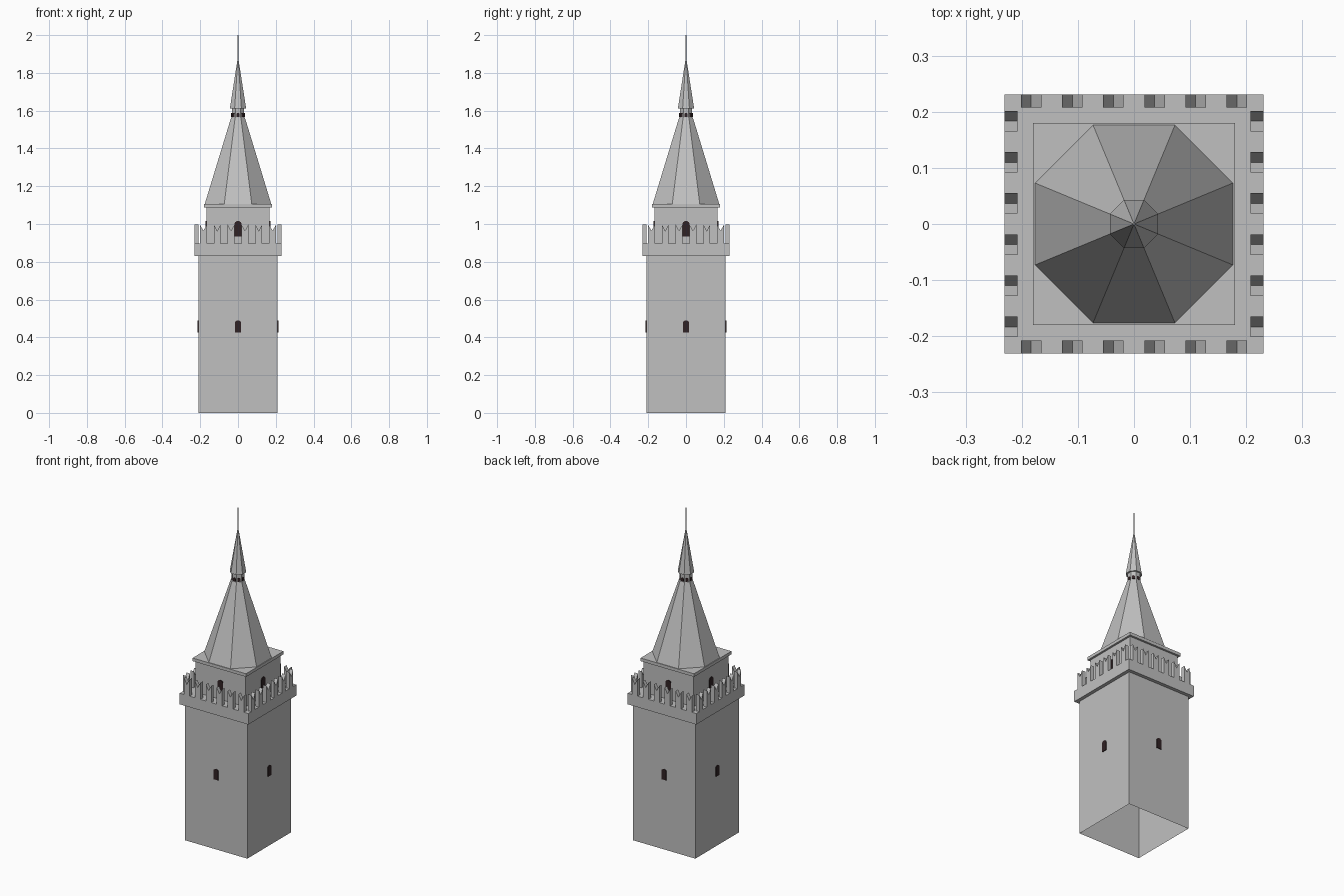
import bpy, bmesh, math
from mathutils import Matrix

if "Cube" in bpy.data.objects:
    bpy.data.objects.remove(bpy.data.objects["Cube"])


def material(name, rgb):
    m = bpy.data.materials.new(name)
    m.diffuse_color = (*rgb, 1)
    m.use_nodes = True
    m.node_tree.nodes["Principled BSDF"].inputs["Base Color"].default_value = m.diffuse_color
    return m


STONE = material("grey stone", (0.53, 0.53, 0.53))
DARK = material("dark opening", (0.03, 0.016, 0.018))


def finish(bm, name, mat):
    bmesh.ops.recalc_face_normals(bm, faces=bm.faces)
    mesh = bpy.data.meshes.new(name)
    bm.to_mesh(mesh)
    bm.free()
    mesh.materials.append(mat)
    ob = bpy.data.objects.new(name, mesh)
    bpy.context.collection.objects.link(ob)
    return ob


def tower(name, sides, levels, bottom=True, top=True):
    """Stack of regular polygons given as (z, distance from axis to flat)."""
    bm = bmesh.new()
    rings = []
    for z, flat in levels:
        r = flat / math.cos(math.pi / sides)
        rings.append([bm.verts.new((r * math.cos((2 * i + 1) * math.pi / sides),
                                    r * math.sin((2 * i + 1) * math.pi / sides), z))
                      for i in range(sides)])
    for a, b in zip(rings, rings[1:]):
        for i in range(sides):
            j = (i + 1) % sides
            bm.faces.new((a[i], a[j], b[j], b[i]))
    if bottom:
        bm.faces.new(rings[0])
    if top:
        bm.faces.new(rings[-1])
    return finish(bm, name, STONE)


def plates(name, outline, y0, y1, sides, mat, offsets=(0,)):
    """Extrude an x-z outline from y0 to y1 and repeat it on every side."""
    bm = bmesh.new()
    for k in range(sides):
        rot = Matrix.Rotation(2 * math.pi * k / sides, 3, 'Z')
        for dx in offsets:
            f = [bm.verts.new((x + dx, y0, z)) for x, z in outline]
            b = [bm.verts.new((x + dx, y1, z)) for x, z in outline]
            n = len(f)
            bm.faces.new(f)
            bm.faces.new(b[::-1])
            for i in range(n):
                j = (i + 1) % n
                bm.faces.new((f[i], b[i], b[j], f[j]))
            for v in f + b:
                v.co = rot @ v.co
    return finish(bm, name, mat)


def arch(w, z0, z1):
    """Window outline with a rounded head."""
    pts = [(-w, z0), (w, z0)]
    for i in range(7):
        a = math.pi * i / 6
        pts.append((w * math.cos(a), z1 - 0.8 * w + 0.8 * w * math.sin(a)))
    return pts


# Square shaft (open underneath), parapet slab and upper block
tower("shaft", 4, [(0, 0.21), (0.83, 0.21)], bottom=False, top=False)
tower("parapet", 4, [(0.83, 0.231), (0.897, 0.231)])
tower("upper_block", 4, [(0.897, 0.168), (1.09, 0.168)], bottom=False, top=False)
tower("eave", 4, [(1.087, 0.18), (1.106, 0.18)])

# Swallowtail battlements, six on each side
w = 0.0183
merlon = [(-w, 0.897), (w, 0.897), (w, 0.998), (0, 0.964), (-w, 0.998)]
plates("battlements", merlon, -0.231, -0.208, 4, STONE,
       [0.0733 * (i - 2.5) for i in range(6)])

# Eight-sided spire, lantern, upper cone and finial
tower("spire", 8, [(1.106, 0.176), (1.565, 0.036)], bottom=False)
tower("lantern", 8, [(1.565, 0.033), (1.612, 0.033)], bottom=False, top=False)
tower("upper_cone", 8, [(1.612, 0.043), (1.872, 0.0025)])
tower("finial", 8, [(1.865, 0.0028), (2.0, 0.0018)])

# Windows
plates("shaft_windows", arch(0.016, 0.425, 0.49), -0.214, -0.208, 4, DARK)
plates("block_windows", arch(0.018, 0.935, 1.016), -0.172, -0.166, 4, DARK)
plates("lantern_windows", arch(0.008, 1.566, 1.588), -0.036, -0.032, 8, DARK)
